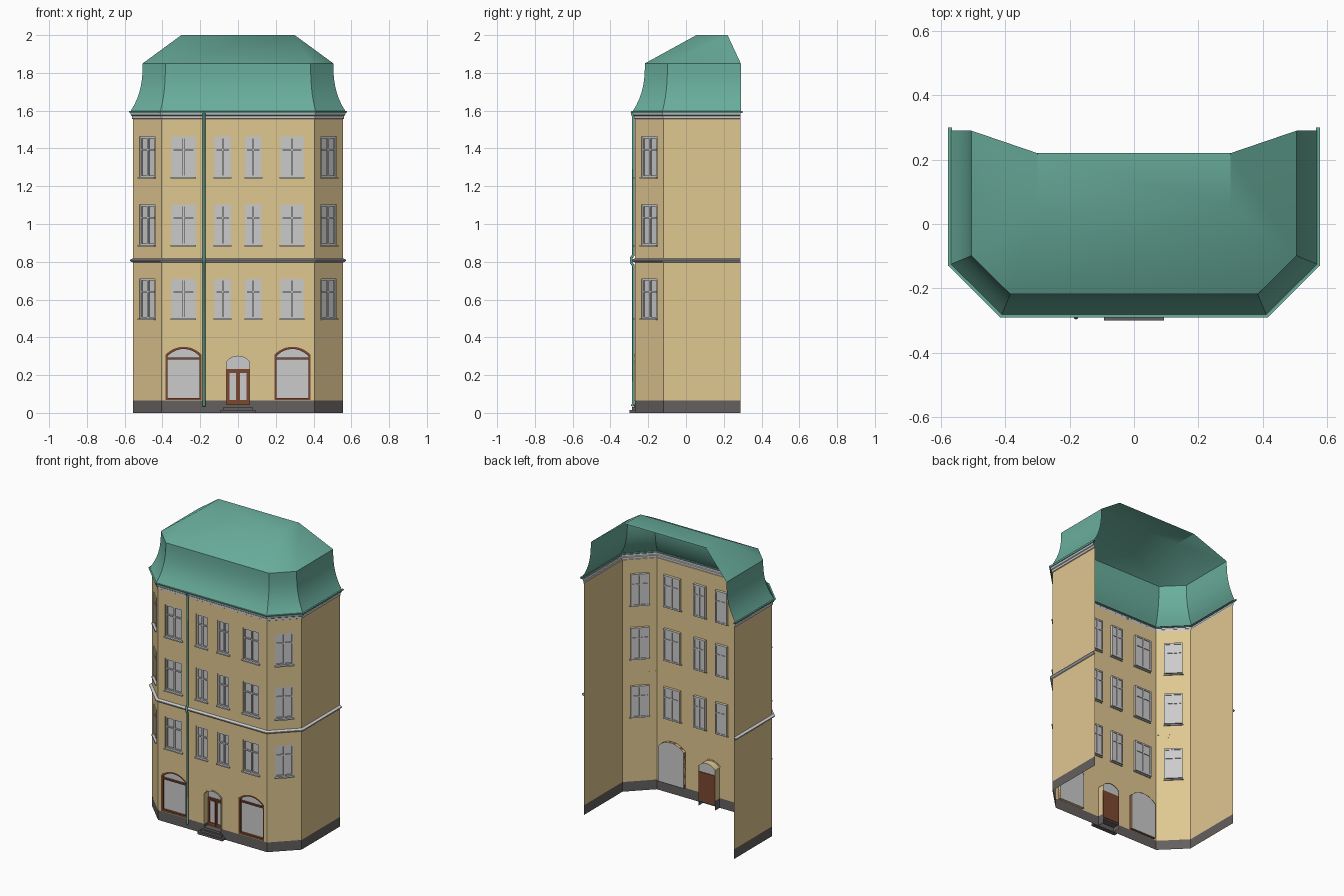
import bpy, bmesh, math
from mathutils import Matrix, Vector

if "Cube" in bpy.data.objects:
    bpy.data.objects.remove(bpy.data.objects["Cube"])

def mat(name, c):
    m = bpy.data.materials.new(name)
    m.diffuse_color = (*c, 1)
    m.use_nodes = True
    m.node_tree.nodes["Principled BSDF"].inputs["Base Color"].default_value = m.diffuse_color
    return m

TAN = mat("ochre_plaster", (0.74, 0.57, 0.28))
GREEN = mat("green_copper", (0.14, 0.42, 0.33))
BROWN = mat("brown_wood", (0.2, 0.065, 0.03))
DARK = mat("dark_stone", (0.13, 0.115, 0.115))

parts = {}

def part(name, m=None):
    if name not in parts:
        parts[name] = (bmesh.new(), m)
    return parts[name][0]

def face(bm, M, pts):
    bm.faces.new([bm.verts.new(M @ Vector(p)) for p in pts])

def strip(bm, M, a, b, closed=False):
    n = len(a)
    for i in range(n if closed else n - 1):
        j = (i + 1) % n
        face(bm, M, [a[i], a[j], b[j], b[i]])

def box(bm, M, x0, x1, y0, y1, z0, z1):
    S = Matrix.Translation(((x0 + x1) / 2, (y0 + y1) / 2, (z0 + z1) / 2)) @ Matrix.Diagonal((x1 - x0, y1 - y0, z1 - z0, 1))
    bmesh.ops.create_cube(bm, size=1, matrix=M @ S)

def at(outline, y):
    return [(u, y, z) for u, z in outline]

def rect(c, w, z0, z1):
    return [(c - w / 2, z0), (c - w / 2, z1), (c + w / 2, z1), (c + w / 2, z0)]

def arch(c, w, z0, spring, top, n=12):
    r, h = w / 2, top - spring
    R = (r * r + h * h) / (2 * h)
    t = math.asin(min(1, r / R))
    arc = [(c + R * math.sin(-t + 2 * t * i / n), top - R + R * math.cos(-t + 2 * t * i / n)) for i in range(n + 1)]
    return [(c - r, z0)] + arc + [(c + r, z0)]

def panel(bm, M, outline, holes):
    # flat wall sheet with openings
    edges = []
    for loop in [outline] + holes:
        vs = [bm.verts.new(M @ Vector(p)) for p in at(loop, 0)]
        edges += [bm.edges.new((vs[i], vs[i - 1])) for i in range(len(vs))]
    n = M.to_3x3() @ Vector((0, -1, 0))
    bmesh.ops.triangle_fill(bm, edges=edges, use_beauty=True, normal=n)

def ring(bm, M, outer, inner, y0, y1):
    # frame between two outlines
    strip(bm, M, at(outer, y0), at(inner, y0), True)
    strip(bm, M, at(inner, y0), at(inner, y1), True)
    strip(bm, M, at(inner, y1), at(outer, y1), True)
    strip(bm, M, at(outer, y1), at(outer, y0), True)

# building plan, offset outward by d
I = Matrix.Identity(4)
X, XC, YC, YF, YB = 0.557, 0.406, -0.12, -0.27, 0.288
K = math.tan(math.radians(22.5))

def plan(d, z, yb=YB):
    h = [(X + d, yb, z), (X + d, YC - d * K, z), (XC + d * K, YF - d, z)]
    return [(-x, y, z) for x, y, z in h] + h[::-1]

def sweep(bm, profile, yb=YB, closed=False):
    rows = [plan(d, z, yb) for d, z in profile]
    for i in range(len(rows) - (0 if closed else 1)):
        strip(bm, I, rows[i], rows[(i + 1) % len(rows)])

front = Matrix.Translation((0, YF, 0))
def chamfer(s):
    return Matrix.Translation((s * (X + XC) / 2, (YC + YF) / 2, 0)) @ Matrix.Rotation(s * math.pi / 4, 4, 'Z')

Z0, Z1 = 0.065, 1.558
FLOORS = [(0.498, 0.71), (0.888, 1.102), (1.248, 1.463)]
COLUMNS = [(-0.289, 0.127), (-0.081, 0.087), (0.081, 0.087), (0.286, 0.123)]

def window(M, c, w, z0, z1):
    o, i = rect(c, w, z0, z1), rect(c, w - 0.02, z0 + 0.01, z1 - 0.01)
    strip(part("window_reveals", TAN), M, at(o, 0), at(o, 0.012), True)
    f = part("window_frames")
    ring(f, M, o, i, 0.006, 0.018)
    zt = z0 + (z1 - z0) * 0.68
    box(f, M, c - 0.005, c + 0.005, 0.005, 0.018, z0 + 0.01, z1 - 0.01)
    box(f, M, c - w / 2 + 0.01, c + w / 2 - 0.01, 0.005, 0.018, zt - 0.004, zt + 0.004)
    face(part("window_glass"), M, at(i, 0.013))
    box(part("window_sills"), M, c - w / 2 - 0.004, c + w / 2 + 0.004, -0.01, 0.008, z0 - 0.006, z0 + 0.002)

def shop_window(c):
    o = arch(c, 0.192, 0.068, 0.307, 0.35)
    i = arch(c, 0.168, 0.08, 0.3, 0.338)
    strip(part("window_reveals", TAN), front, at(o, 0), at(o, 0.02), True)
    f = part("shop_window_frames", BROWN)
    ring(f, front, o, i, 0.002, 0.016)
    box(f, front, c - 0.084, c + 0.084, 0.003, 0.015, 0.283, 0.293)
    face(part("shop_window_glass"), front, at(o, 0.018))
    return o

# walls with openings
walls = part("walls", TAN)
holes = [shop_window(c) for c in (-0.288, 0.288)]
for z0, z1 in FLOORS:
    for c, w in COLUMNS:
        window(front, c, w, z0, z1)
        holes.append(rect(c, w, z0, z1))
door = arch(0, 0.124, Z0, 0.27, 0.3)
panel(walls, front, [(-XC, Z0)] + door + [(XC, Z0), (XC, Z1), (-XC, Z1)], holes)
L = math.hypot(X - XC, YC - YF)
for s in (-1, 1):
    for z0, z1 in FLOORS:
        window(chamfer(s), 0, 0.116, z0, z1)
    panel(walls, chamfer(s), rect(0, L, Z0, Z1), [rect(0, 0.116, a, b) for a, b in FLOORS])
    face(walls, I, [(s * X, YC, Z0), (s * X, YB, Z0), (s * X, YB, Z1), (s * X, YC, Z1)])

# plinth, returning into the doorway
for s in (-1, 1):
    pts = [(s * x, y) for x, y in [(X, YB), (X, YC), (XC, YF), (0.062, YF), (0.062, YF + 0.05)]]
    strip(part("plinth", DARK), I, [(x, y, 0) for x, y in pts], [(x, y, Z0) for x, y in pts])

# entrance: reveal, trim, double door, fanlight, steps
strip(part("door_reveal", TAN), front, at(door, 0), at(door, 0.05))
ring(part("door_trim", TAN), front, arch(0, 0.138, Z0, 0.275, 0.308), door, -0.004, 0.002)
leaf = part("door", BROWN)
box(leaf, front, -0.062, 0.062, 0.04, 0.05, 0.04, 0.232)
for s in (-1, 1):
    a, b = rect(s * 0.028, 0.05, 0.048, 0.222), rect(s * 0.028, 0.036, 0.068, 0.212)
    ring(leaf, front, a, b, 0.034, 0.04)
    face(part("door_glass"), front, at(b, 0.0385))
fan = arch(0, 0.124, 0.232, 0.27, 0.3)
face(part("fanlight"), front, at(fan, 0.045))
steps = part("steps", DARK)
box(steps, I, -0.093, 0.093, -0.3, YF, 0, 0.015)
box(steps, I, -0.077, 0.077, -0.287, YF, 0.015, 0.03)
box(steps, I, -0.062, 0.062, -0.275, YF + 0.045, 0.03, 0.045)

# string course and cornice
sweep(part("string_course"), [(0, 0.797), (0.01, 0.8), (0.016, 0.806), (0.016, 0.811), (0, 0.818)])
sweep(part("cornice"), [(0, 1.555), (0.005, 1.558), (0.005, 1.572), (0.01, 1.576), (0.013, 1.59), (0, 1.592)])
# gutter
sweep(part("gutter", GREEN), [(0.008, 1.588), (0.017, 1.588), (0.021, 1.598), (0.008, 1.598)], 0.3, True)

# mansard roof: flared lower slope, shallow hipped top
roof = part("roof", GREEN)
flare = [(0.014, 1.594)] + [(-0.052 + 0.062 * (1 - t / 8) ** 2.6, 1.6 + 0.25 * t / 8) for t in range(9)]
sweep(roof, flare, 0.29)
r = plan(-0.052, 1.85, 0.29)
a, b, c, d = (-0.3, 0.22, 2), (-0.3, 0.055, 2), (0.3, 0.055, 2), (0.3, 0.22, 2)
for f in ([r[0], r[1], b, a], [r[1], r[2], b], [r[2], r[3], c, b], [r[3], r[4], c], [r[4], r[5], d, c], [a, b, c, d]):
    face(roof, I, f)

# turn the collected parts into objects
for name, (bm, m) in parts.items():
    bmesh.ops.remove_doubles(bm, verts=bm.verts, dist=1e-5)
    bmesh.ops.recalc_face_normals(bm, faces=bm.faces)
    if name in ("roof", "walls", "plinth", "cornice", "string_course"):
        # open sheets: make sure they face outward
        bm.faces.ensure_lookup_table()
        if sum(f.normal.dot(f.calc_center_median() - Vector((0, 0.2, 1))) * f.calc_area() for f in bm.faces) < 0:
            bmesh.ops.reverse_faces(bm, faces=bm.faces)
    me = bpy.data.meshes.new(name)
    bm.to_mesh(me)
    bm.free()
    if m:
        me.materials.append(m)
    ob = bpy.data.objects.new(name, me)
    bpy.context.collection.objects.link(ob)
    if name == "roof":
        bpy.context.view_layer.objects.active = ob
        ob.select_set(True)
        bpy.ops.object.shade_smooth_by_angle(angle=math.radians(30))
        ob.select_set(False)

# downpipe, bending round the string course
cu = bpy.data.curves.new("downpipe", 'CURVE')
cu.dimensions = '3D'
cu.bevel_depth = 0.007
cu.bevel_resolution = 2
cu.use_fill_caps = True
path = [(-0.287, 1.592), (-0.279, 1.57), (-0.279, 0.835), (-0.29, 0.82), (-0.29, 0.795), (-0.279, 0.78), (-0.279, 0.05), (-0.285, 0.035)]
sp = cu.splines.new('POLY')
sp.points.add(len(path) - 1)
for p, (y, z) in zip(sp.points, path):
    p.co = (-0.18, y, z, 1)
cu.materials.append(GREEN)
bpy.context.collection.objects.link(bpy.data.objects.new("downpipe", cu))
